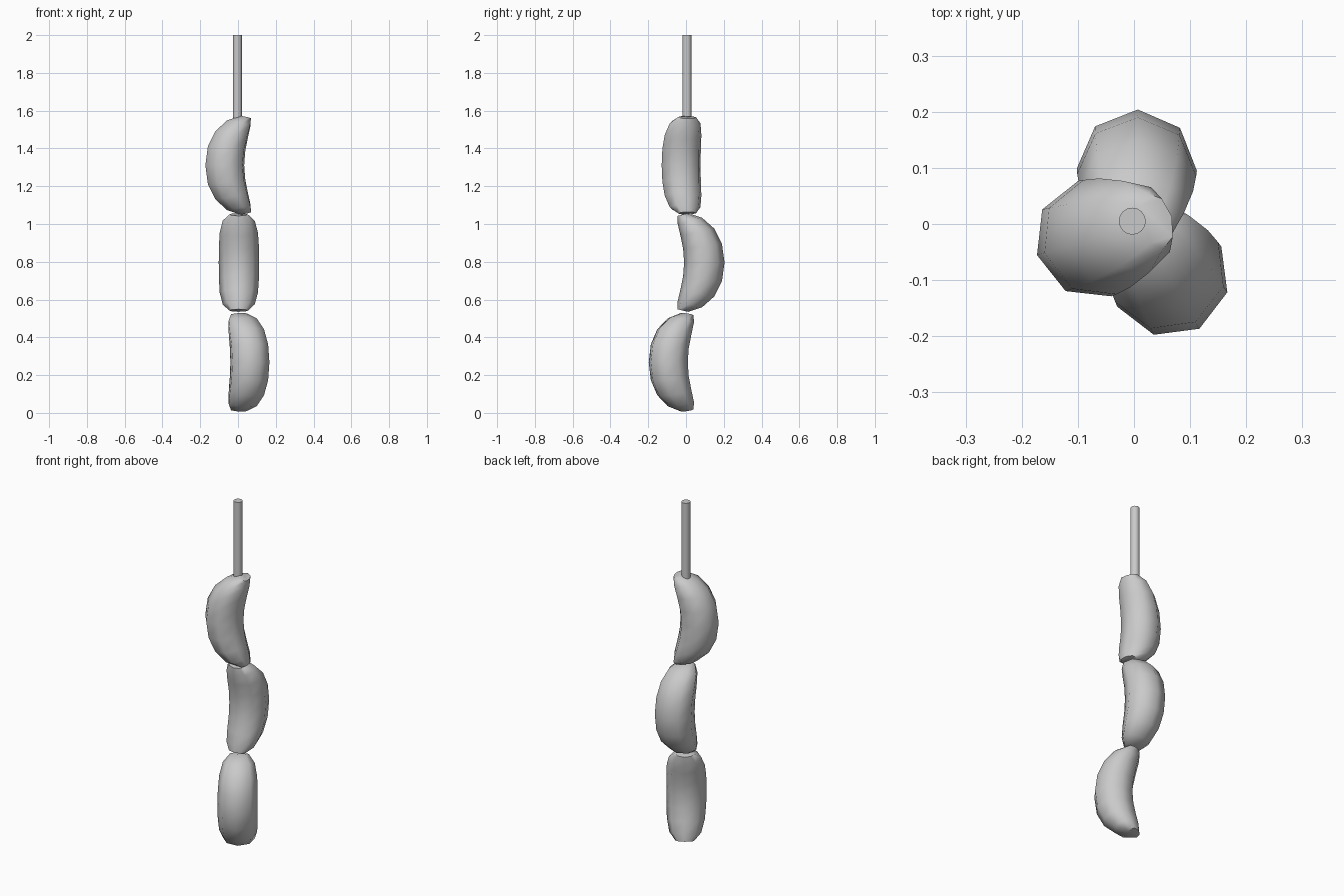
import bpy, bmesh, math
from mathutils import Matrix, Vector

cube = bpy.data.objects.get("Cube")
if cube:
    bpy.data.objects.remove(cube, do_unlink=True)

GREY = (0.59, 0.59, 0.59, 1)
mat = bpy.data.materials.new("plain grey")
mat.use_nodes = True
mat.diffuse_color = GREY
mat.node_tree.nodes["Principled BSDF"].inputs["Base Color"].default_value = GREY

SIDES = 8
# Upper half of the bent link: outer (u, z), inner (u, z), half width
HALF = [
    ((0.107, 0.0), (-0.107, 0.0), 0.107),
    ((0.093, 0.10), (-0.112, 0.07), 0.106),
    ((0.052, 0.18), (-0.126, 0.14), 0.101),
    ((-0.012, 0.237), (-0.141, 0.205), 0.085),
    ((-0.085, 0.261), (-0.143, 0.247), 0.05),
]


def finish(bm, name):
    bmesh.ops.recalc_face_normals(bm, faces=bm.faces)
    mesh = bpy.data.meshes.new(name)
    bm.to_mesh(mesh)
    bm.free()
    mesh.materials.append(mat)
    obj = bpy.data.objects.new(name, mesh)
    bpy.context.collection.objects.link(obj)
    bpy.ops.object.select_all(action='DESELECT')
    obj.select_set(True)
    bpy.context.view_layer.objects.active = obj
    bpy.ops.object.shade_smooth_by_angle(angle=math.radians(60))
    return obj


def sausage(name, center, angle):
    """Loft eight-sided rings along a bent spine, bulging towards the angle."""
    lower = [((o[0], -o[1]), (i[0], -i[1]), w) for o, i, w in HALF[:0:-1]]
    bm = bmesh.new()
    rings = []
    for o, i, w in lower + HALF:
        outer, inner = Vector((o[0], 0, o[1])), Vector((i[0], 0, i[1]))
        mid, reach = (outer + inner) / 2, (outer - inner) / 2
        ring = []
        for k in range(SIDES):
            a = math.tau * k / SIDES
            side = Vector((0, w * math.sin(a), 0))
            ring.append(bm.verts.new(mid + reach * math.cos(a) + side))
        rings.append(ring)
    for a, b in zip(rings, rings[1:]):
        for k in range(SIDES):
            n = (k + 1) % SIDES
            bm.faces.new((a[k], a[n], b[n], b[k]))
    bm.faces.new(rings[0])
    bm.faces.new(rings[-1])
    bm.transform(Matrix.Translation(center) @ Matrix.Rotation(math.radians(angle), 4, 'Z'))
    return finish(bm, name)


# Chain of three links, each turned a different way
sausage("bottom_sausage", (0.063, -0.094, 0.268), -60)
sausage("middle_sausage", (0.005, 0.097, 0.796), 89)
sausage("top_sausage", (-0.070, -0.026, 1.311), 196)

# Hanging rod
bm = bmesh.new()
bmesh.ops.create_cone(bm, cap_ends=True, segments=16, radius1=0.024, radius2=0.024,
                      depth=0.45, matrix=Matrix.Translation((-0.003, 0.005, 1.775)))
finish(bm, "hanging_rod")
